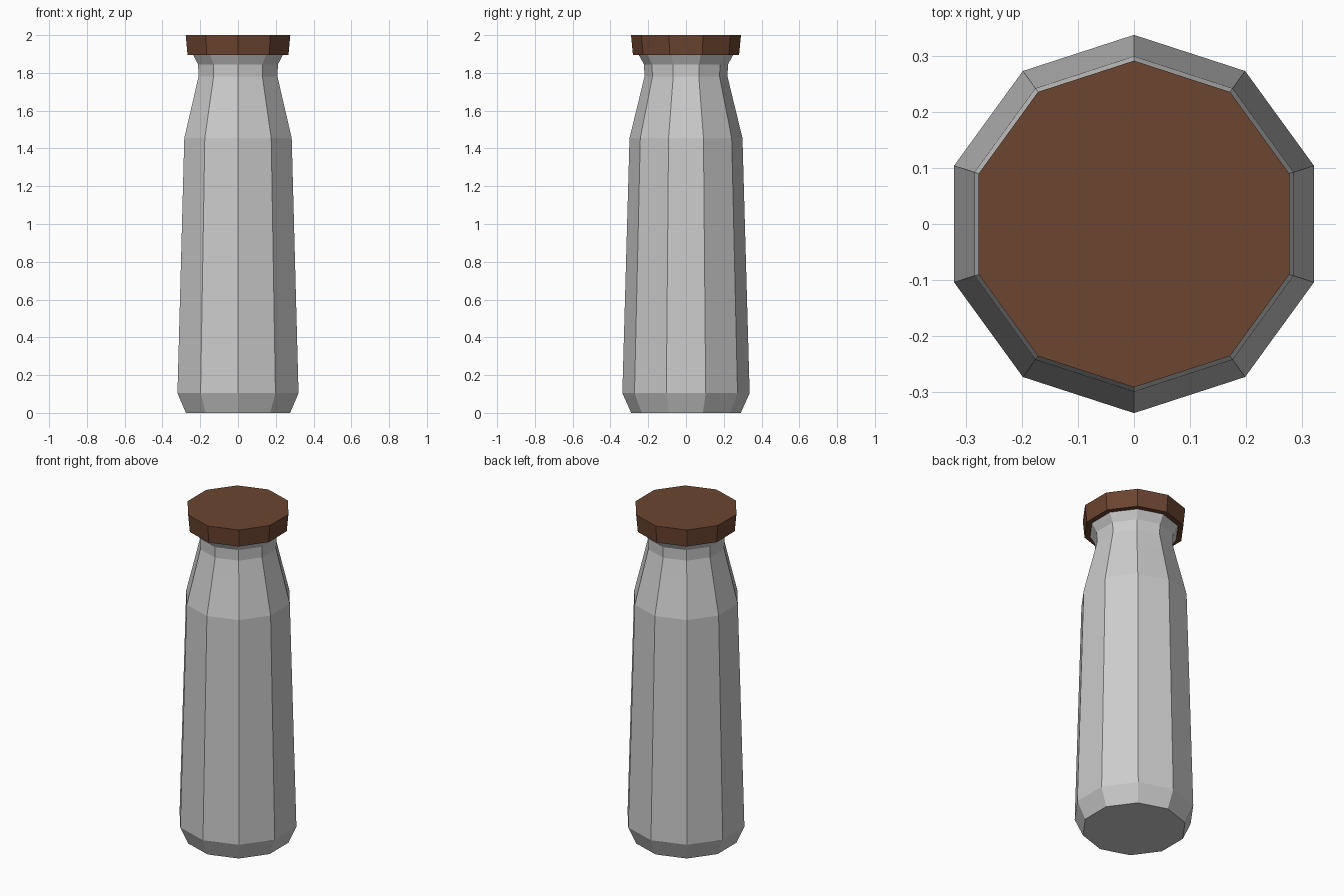
import bpy, bmesh, math

if "Cube" in bpy.data.objects:
    bpy.data.objects.remove(bpy.data.objects["Cube"])

SIDES = 10


def lathe(name, profile, colour=None):
    """Closed ten-sided solid from (radius, z) pairs, a corner facing the front."""
    bm = bmesh.new()
    rings = []
    for r, z in profile:
        ring = []
        for i in range(SIDES):
            a = math.radians(90) + i * math.tau / SIDES
            ring.append(bm.verts.new((r * math.cos(a), r * math.sin(a), z)))
        rings.append(ring)
    for low, high in zip(rings, rings[1:]):
        for i in range(SIDES):
            j = (i + 1) % SIDES
            bm.faces.new((low[i], low[j], high[j], high[i]))
    bm.faces.new(rings[0][::-1])
    bm.faces.new(rings[-1])
    mesh = bpy.data.meshes.new(name)
    bm.to_mesh(mesh)
    bm.free()
    obj = bpy.data.objects.new(name, mesh)
    bpy.context.collection.objects.link(obj)
    if colour:
        mat = bpy.data.materials.new(name + "_material")
        mat.diffuse_color = colour
        mat.use_nodes = True
        mat.node_tree.nodes["Principled BSDF"].inputs["Base Color"].default_value = mat.diffuse_color
        mesh.materials.append(mat)
    return obj


# Bottle: chamfered base, tapering body, shoulder and flared lip
lathe("bottle_body", [
    (0.29, 0.0), (0.337, 0.105), (0.299, 1.455), (0.244, 1.68),
    (0.22, 1.78), (0.222, 1.845), (0.25, 1.895),
])

# Brown stopper, slightly wider at the top
lathe("cap", [(0.281, 1.895), (0.291, 2.0)], (0.149, 0.059, 0.03, 1))
